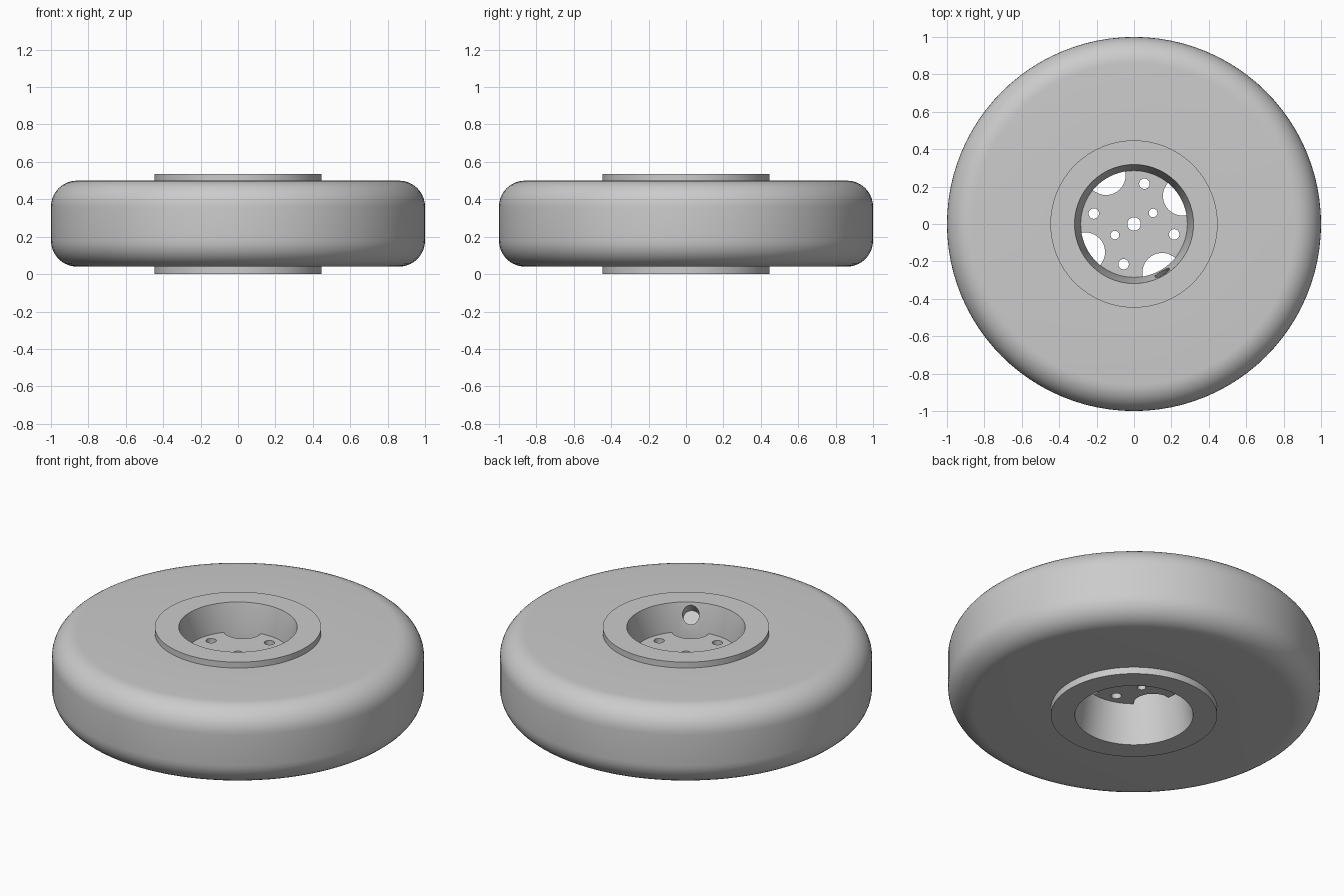
import bpy, bmesh
from math import cos, sin, pi, radians
from mathutils import Matrix, Vector

cube = bpy.data.objects.get("Cube")
if cube:
    bpy.data.objects.remove(cube, do_unlink=True)

GREY = (0.6, 0.6, 0.6, 1.0)
grey = bpy.data.materials.new("plain grey")
grey.use_nodes = True
grey.diffuse_color = GREY
grey.node_tree.nodes["Principled BSDF"].inputs["Base Color"].default_value = GREY


def make_object(name, bm):
    bmesh.ops.recalc_face_normals(bm, faces=bm.faces[:])
    mesh = bpy.data.meshes.new(name)
    bm.to_mesh(mesh)
    bm.free()
    mesh.materials.append(grey)
    obj = bpy.data.objects.new(name, mesh)
    bpy.context.collection.objects.link(obj)
    return obj


def revolve(name, profile, steps=96):
    """Turn a closed (radius, height) profile about the z axis."""
    bm = bmesh.new()
    verts = [bm.verts.new((r, 0, z)) for r, z in profile]
    edges = [bm.edges.new((v, verts[i - 1])) for i, v in enumerate(verts)]
    bmesh.ops.spin(bm, geom=verts + edges, cent=(0, 0, 0), axis=(0, 0, 1),
                   angle=2 * pi, steps=steps)
    bmesh.ops.remove_doubles(bm, verts=bm.verts[:], dist=0.0001)
    return make_object(name, bm)


def add_cylinder(bm, centre, radius, depth, axis=(0, 0, 1), segments=32):
    turn = Vector((0, 0, 1)).rotation_difference(Vector(axis)).to_matrix().to_4x4()
    bmesh.ops.create_cone(bm, cap_ends=True, segments=segments, radius1=radius,
                          radius2=radius, depth=depth,
                          matrix=Matrix.Translation(centre) @ turn)


def select_only(obj):
    bpy.ops.object.select_all(action='DESELECT')
    obj.select_set(True)
    bpy.context.view_layer.objects.active = obj


def cut(obj, bm):
    """Subtract the cylinders in bm from obj."""
    cutter = make_object("cutter", bm)
    cutter.hide_render = True
    mod = obj.modifiers.new("holes", 'BOOLEAN')
    mod.operation = 'DIFFERENCE'
    mod.solver = 'EXACT'
    mod.object = cutter
    select_only(obj)
    bpy.ops.object.modifier_apply(modifier=mod.name)
    bpy.data.objects.remove(cutter, do_unlink=True)


def polar(radius, degrees, z):
    return Vector((radius * cos(radians(degrees)), radius * sin(radians(degrees)), z))


# Tyre: flat sides with rounded shoulders
BOTTOM, TOP, ROUND = 0.04, 0.5, 0.14
arc = [i * pi / 20 for i in range(11)]
lower = [(1 - ROUND + ROUND * sin(a), BOTTOM + ROUND - ROUND * cos(a)) for a in arc]
upper = [(1 - ROUND + ROUND * cos(a), TOP - ROUND + ROUND * sin(a)) for a in arc]
tyre = revolve("tyre", [(0.44, BOTTOM)] + lower + upper + [(0.44, TOP)])

# Rim: flanged sleeve whose bore narrows towards the web
RIM_TOP, WEB_TOP, WEB_LOW = 0.535, 0.375, 0.235
rim = revolve("rim", [(0.447, 0), (0.447, RIM_TOP), (0.318, RIM_TOP),
                      (0.285, WEB_TOP), (0.285, WEB_LOW), (0.318, 0)])

# Valve hole slanting down into the upper bore
axis = polar(cos(pi / 4), -60, -sin(pi / 4))
bm = bmesh.new()
add_cylinder(bm, polar(0.304, -60, 0.465), 0.045, 0.11, axis)
cut(rim, bm)

# Web disc with axle hole, bolt holes, edge cut-outs and two pin holes
bm = bmesh.new()
add_cylinder(bm, (0, 0, (WEB_TOP + WEB_LOW) / 2), 0.286, WEB_TOP - WEB_LOW, segments=96)
web = make_object("web_disc", bm)
bm = bmesh.new()
add_cylinder(bm, (0, 0, 0.3), 0.036, 0.4)
for k in range(4):
    add_cylinder(bm, polar(0.222, 75.5 + 90 * k, 0.3), 0.028, 0.4)
    add_cylinder(bm, polar(0.3, 30 + 90 * k, 0.3), 0.105, 0.4, segments=48)
for angle in (30, 210):
    add_cylinder(bm, polar(0.118, angle, 0.3), 0.023, 0.4)
cut(web, bm)

# Smooth shading with sharp edges kept
for obj in (tyre, rim, web):
    select_only(obj)
    bpy.ops.object.shade_smooth_by_angle(angle=radians(30))
